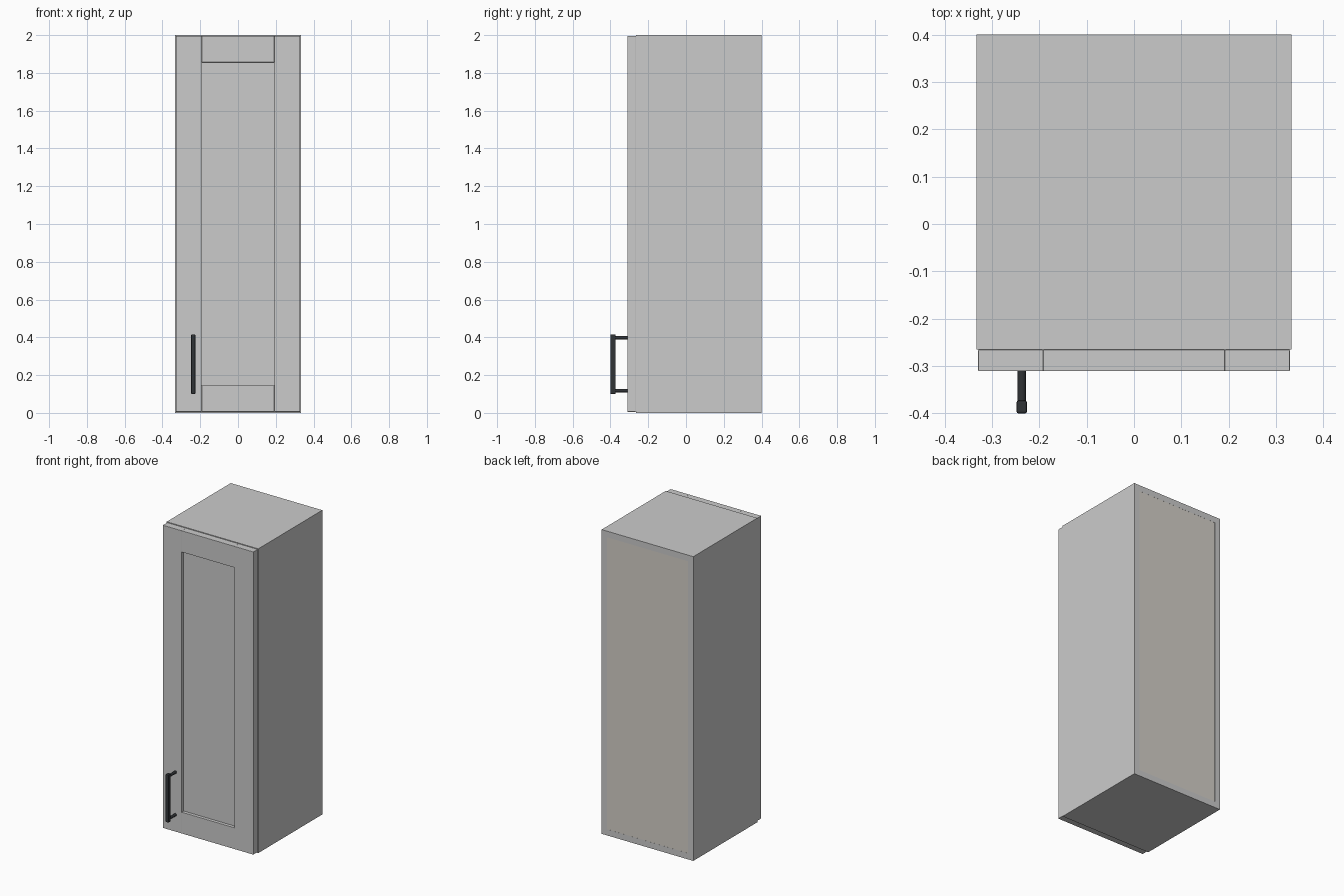
import bpy
from math import radians

if "Cube" in bpy.data.objects:
    bpy.data.objects.remove(bpy.data.objects["Cube"])


def material(name, colour):
    m = bpy.data.materials.new(name)
    m.diffuse_color = (*colour, 1)
    m.use_nodes = True
    m.node_tree.nodes["Principled BSDF"].inputs["Base Color"].default_value = m.diffuse_color
    return m


def box(name, x, y, z, bevel=0.0, mat=None):
    """Box from (min, max) ranges, with an optional small bevel."""
    lo, hi = zip(x, y, z)
    bpy.ops.mesh.primitive_cube_add(size=1, location=[(a + b) / 2 for a, b in zip(lo, hi)])
    o = bpy.context.object
    o.name = name
    o.scale = [b - a for a, b in zip(lo, hi)]
    bpy.ops.object.transform_apply(location=False, rotation=False, scale=True)
    if bevel:
        b = o.modifiers.new("edge", "BEVEL")
        b.width = bevel
        b.segments = 2
    if mat:
        o.data.materials.append(mat)
    return o


beige = material("beige_board", (0.66, 0.63, 0.58))
dark = material("dark_metal", (0.03, 0.033, 0.037))

W, T = 0.333, 0.04            # carcass half width, board thickness
FRONT, BACK = -0.265, 0.40
INNER = W - T

# Carcass
for side, s in (("left", -1), ("right", 1)):
    box(side + "_side", sorted((s * INNER, s * W)), (FRONT, BACK), (0, 2))
box("bottom_board", (-INNER, INNER), (FRONT, BACK), (0, T))
box("top_board", (-INNER, INNER), (FRONT, BACK), (2 - T, 2))
box("back_board", (-INNER, INNER), (BACK - 0.02, BACK - 0.0005), (T, 2 - T), mat=beige)

# Shaker door: stiles, rails and recessed panel
DX, SX = 0.329, 0.192
DY = (-0.311, -0.2655)
Z0, Z1, RAIL = 0.006, 1.996, 0.14
for side, s in (("left", -1), ("right", 1)):
    box(side + "_stile", sorted((s * SX, s * DX)), DY, (Z0, Z1), 0.0012)
box("bottom_rail", (-SX, SX), DY, (Z0, Z0 + RAIL), 0.0012)
box("top_rail", (-SX, SX), DY, (Z1 - RAIL, Z1), 0.0012)
box("door_panel", (-SX - 0.01, SX + 0.01), (-0.29, -0.272),
    (Z0 + RAIL - 0.01, Z1 - RAIL + 0.01))

# Bar handle on two round posts
HX = -0.237
box("handle_bar", (HX - 0.011, HX + 0.011), (-0.40, -0.373), (0.10, 0.415), 0.004, dark)
for name, z in (("lower", 0.118), ("upper", 0.398)):
    bpy.ops.mesh.primitive_cylinder_add(vertices=24, radius=0.009, depth=0.07,
                                        location=(HX, -0.345, z),
                                        rotation=(radians(90), 0, 0))
    post = bpy.context.object
    post.name = name + "_handle_post"
    post.data.materials.append(dark)
    bpy.ops.object.shade_smooth_by_angle()
